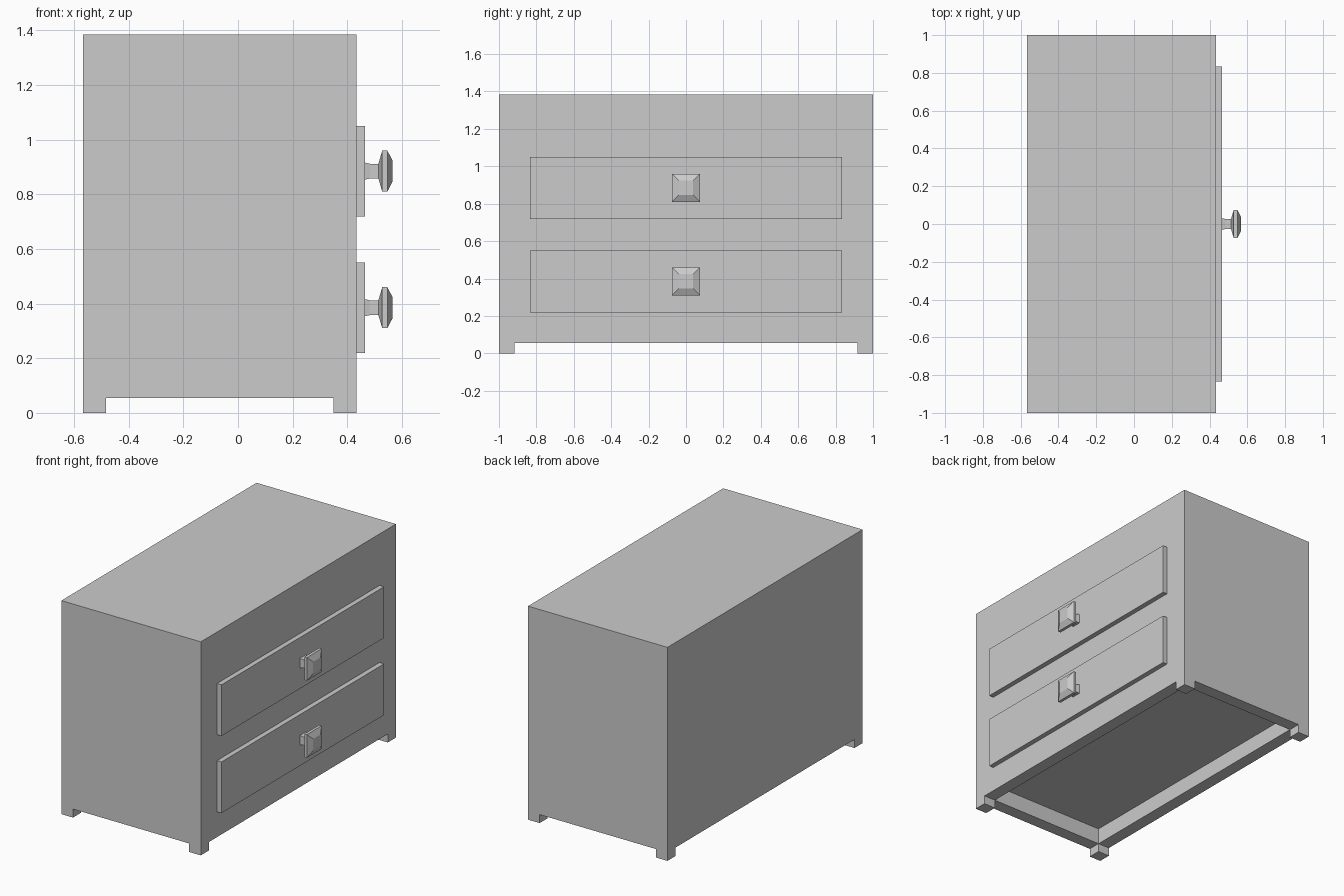
import bpy, bmesh
from mathutils import Vector

if "Cube" in bpy.data.objects:
    bpy.data.objects.remove(bpy.data.objects["Cube"])

BACK, FRONT = -0.567, 0.433      # cabinet extent in x (drawers face +x)
HALF_Y, TOP = 1.0, 1.385
LEG_H, INSET, RECESS_Z = 0.055, 0.083, 0.16


def finish(name, bm):
    bmesh.ops.recalc_face_normals(bm, faces=bm.faces)
    mesh = bpy.data.meshes.new(name)
    bm.to_mesh(mesh)
    bm.free()
    obj = bpy.data.objects.new(name, mesh)
    bpy.context.collection.objects.link(obj)
    return obj


def box_mesh(lo, hi):
    lo, hi = Vector(lo), Vector(hi)
    bm = bmesh.new()
    bmesh.ops.create_cube(bm, size=1)
    for v in bm.verts:
        v.co = (lo + hi) / 2 + v.co * (hi - lo)
    return bm


def extrude_z(bm, face, dz):
    new = bmesh.ops.extrude_discrete_faces(bm, faces=[face])["faces"][0]
    bmesh.ops.translate(bm, verts=new.verts, vec=(0, 0, dz))


# Cabinet: box whose underside is split 3x3; corners become feet, centre a recess
bm = box_mesh((BACK, -HALF_Y, LEG_H), (FRONT, HALF_Y, TOP))
for axis, cuts in ((0, (BACK + INSET, FRONT - INSET)),
                   (1, (-HALF_Y + INSET, HALF_Y - INSET))):
    for c in cuts:
        co, no = Vector(), Vector()
        co[axis], no[axis] = c, 1
        bmesh.ops.bisect_plane(bm, geom=bm.verts[:] + bm.edges[:] + bm.faces[:],
                               plane_co=co, plane_no=no)
mid_x = (BACK + FRONT) / 2
for f in [f for f in bm.faces if f.normal.z < -0.9]:
    c = f.calc_center_median()
    side_x, side_y = abs(c.x - mid_x) > 0.4, abs(c.y) > 0.9
    if side_x and side_y:
        extrude_z(bm, f, -LEG_H)
    elif not side_x and not side_y:
        extrude_z(bm, f, RECESS_Z - LEG_H)
bmesh.ops.remove_doubles(bm, verts=bm.verts, dist=1e-5)
bmesh.ops.recalc_face_normals(bm, faces=bm.faces)
bmesh.ops.dissolve_limit(bm, angle_limit=0.01, verts=bm.verts, edges=bm.edges)
finish("cabinet", bm)

# Square knob profile: (x, half width)
KNOB = ((0.465, 0.031), (0.484, 0.027), (0.514, 0.027), (0.528, 0.075),
        (0.547, 0.075), (0.566, 0.038))


def knob(name, z):
    bm = bmesh.new()
    rings = [[bm.verts.new((x, sy * h, z + sz * h))
              for sy, sz in ((-1, -1), (1, -1), (1, 1), (-1, 1))] for x, h in KNOB]
    for a, b in zip(rings, rings[1:]):
        for i in range(4):
            j = (i + 1) % 4
            bm.faces.new((a[i], a[j], b[j], b[i]))
    bm.faces.new(rings[0])
    bm.faces.new(rings[-1])
    finish(name, bm)


# Drawer fronts and their knobs
for label, z in (("lower", 0.385), ("upper", 0.885)):
    finish(label + "_drawer_front",
           box_mesh((FRONT, -0.833, z - 0.166), (0.465, 0.833, z + 0.166)))
    knob(label + "_drawer_knob", z)
